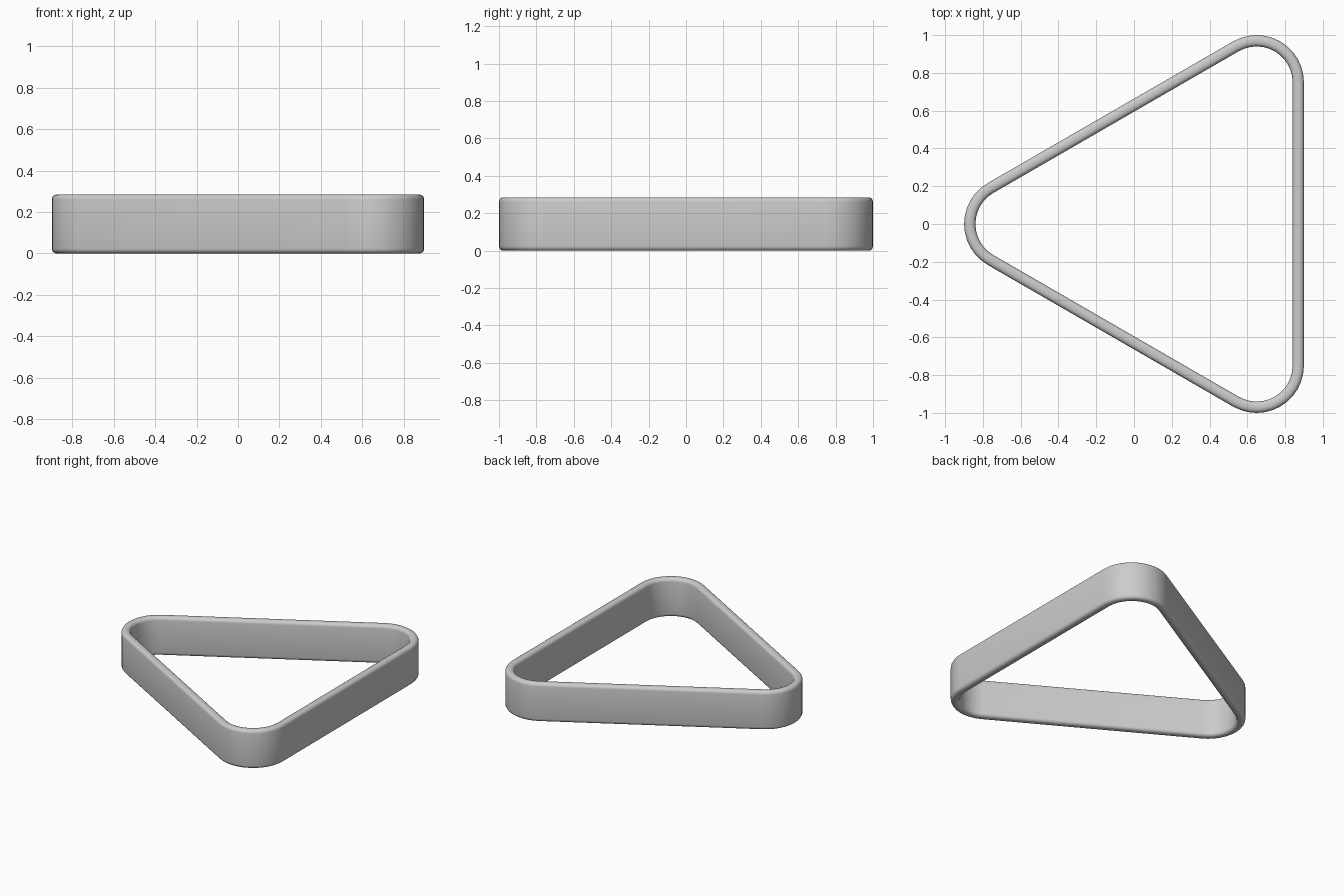
import bpy, bmesh
from math import radians, cos, sin, sqrt

if "Cube" in bpy.data.objects:
    bpy.data.objects.remove(bpy.data.objects["Cube"])

R, T, H = 0.25, 0.06, 0.285      # outer corner radius, wall thickness, height
HALF = 1.0 - R                   # half the distance between corner centres
DX = HALF * sqrt(3) / 2
BEV, STEPS, BSEG = 0.024, 12, 4

# Corner centres with the start angle of each 120 degree arc
corners = [((DX, HALF), 0), ((-DX, 0), 120), ((DX, -HALF), 240)]

# Rounded-rectangle wall section as (inset from outer face, z)
section = []
for (cx, cz), start in [((BEV, BEV), 180), ((T - BEV, BEV), 270),
                        ((T - BEV, H - BEV), 0), ((BEV, H - BEV), 90)]:
    for i in range(BSEG + 1):
        a = radians(start + 90 * i / BSEG)
        section.append((cx + BEV * cos(a), cz + BEV * sin(a)))

# Sweep the section around the rounded triangle
bm = bmesh.new()
rings = []
for (cx, cy), start in corners:
    for i in range(STEPS + 1):
        a = radians(start + 120 * i / STEPS)
        rings.append([bm.verts.new((cx + (R - d) * cos(a), cy + (R - d) * sin(a), z))
                      for d, z in section])
n = len(section)
for k, ring in enumerate(rings):
    nxt = rings[(k + 1) % len(rings)]
    for j in range(n):
        bm.faces.new((ring[j], ring[(j + 1) % n], nxt[(j + 1) % n], nxt[j]))
bmesh.ops.recalc_face_normals(bm, faces=bm.faces)

mesh = bpy.data.meshes.new("triangle_rack")
bm.to_mesh(mesh)
bm.free()
rack = bpy.data.objects.new("triangle_rack", mesh)
bpy.context.collection.objects.link(rack)
bpy.context.view_layer.objects.active = rack
rack.select_set(True)
bpy.ops.object.shade_smooth_by_angle(angle=radians(30))
